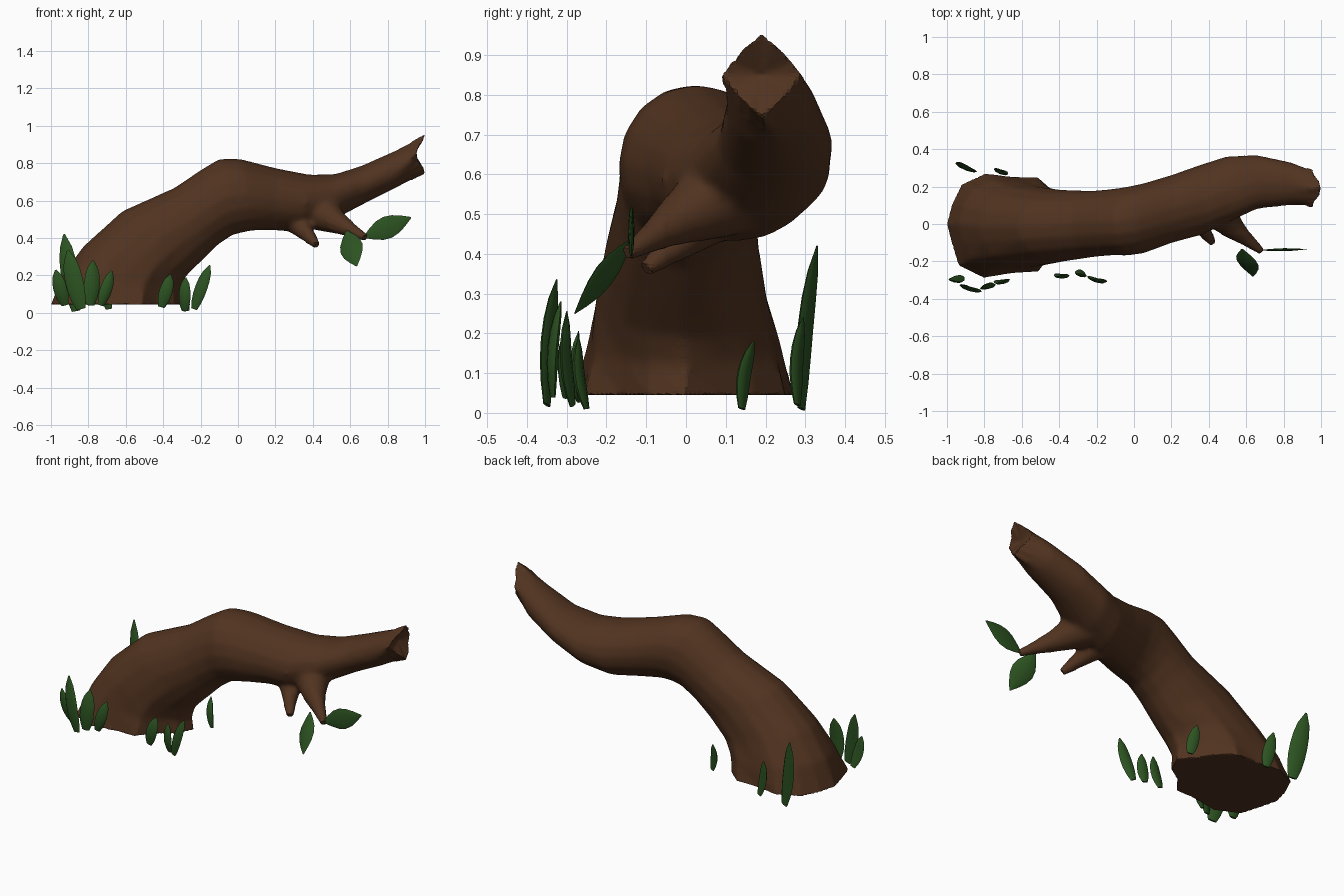
import bpy, bmesh
from math import sin, cos, pi, radians
from mathutils import Vector

cube = bpy.data.objects.get("Cube")
if cube:
    bpy.data.objects.remove(cube, do_unlink=True)


def material(name, rgb):
    m = bpy.data.materials.new(name)
    m.use_nodes = True
    m.diffuse_color = (*rgb, 1)
    bsdf = m.node_tree.nodes["Principled BSDF"]
    bsdf.inputs["Base Color"].default_value = (*rgb, 1)
    bsdf.inputs["Roughness"].default_value = 0.9
    return m


BARK = material("bark brown", (0.082, 0.033, 0.014))
LEAF = material("leaf green", (0.025, 0.086, 0.015))


def select_only(objs):
    bpy.ops.object.select_all(action="DESELECT")
    for o in objs:
        o.select_set(True)
    bpy.context.view_layer.objects.active = objs[0]


def skin(name, rings, mat, end_centre=None):
    """Join rings of points into a closed, smooth tube."""
    bm = bmesh.new()
    loops = [[bm.verts.new(p) for p in ring] for ring in rings]
    n = len(loops[0])
    for a, b in zip(loops, loops[1:]):
        for i in range(n):
            j = (i + 1) % n
            bm.faces.new((a[i], a[j], b[j], b[i]))
    bm.faces.new(loops[0])
    if end_centre:
        c = bm.verts.new(end_centre)
        for i in range(n):
            bm.faces.new((loops[-1][i], loops[-1][(i + 1) % n], c))
    else:
        bm.faces.new(loops[-1])
    bmesh.ops.recalc_face_normals(bm, faces=bm.faces)
    mesh = bpy.data.meshes.new(name)
    bm.to_mesh(mesh)
    bm.free()
    mesh.materials.append(mat)
    obj = bpy.data.objects.new(name, mesh)
    bpy.context.collection.objects.link(obj)
    select_only([obj])
    bpy.ops.object.shade_smooth_by_angle(angle=radians(45))
    return obj


# Trunk: upper x, z, lower x, z, middle y, half width
SECTIONS = [
    (-1.0, .045, -.30, .045, 0, .27),
    (-.94, .20, -.31, .12, 0, .245),
    (-.83, .355, -.28, .19, -.01, .22),
    (-.62, .545, -.20, .27, -.01, .195),
    (-.34, .67, -.11, .36, 0, .178),
    (-.20, .765, -.03, .415, .01, .178),
    (-.10, .825, .03, .43, .015, .185),
    (.01, .825, .09, .44, .03, .188),
    (.20, .775, .20, .44, .08, .183),
    (.38, .74, .34, .43, .13, .19),
    (.52, .742, .48, .48, .185, .18),
    (.66, .787, .66, .575, .225, .145),
    (.84, .867, .85, .67, .215, .115),
    (1.0, .955, 1.0, .745, .19, .10),
]
# Uneven root flare around the foot
FLARE = [1, 1, 1.1, 1.08, .93, 1, .9, .85, 1, .95, .85, 1.02, .97, 1.15, 1.16, 1]
rings = []
for s, (tx, tz, bx, bz, y, w) in enumerate(SECTIONS):
    mid = Vector(((tx + bx) / 2, y, (tz + bz) / 2))
    up = Vector(((tx - bx) / 2, 0, (tz - bz) / 2))
    ring = []
    for k, f in enumerate(FLARE):
        a = 2 * pi * k / len(FLARE)
        grow = 1 + (f - 1) * max(0, 1 - s * .35)
        if s == len(SECTIONS) - 1:      # broken end narrows to two points
            grow = (abs(cos(a)) + abs(sin(a))) ** -.8
            mid.x = 1 - .045 * sin(a) ** 2
        ring.append(mid + (up * cos(a) + Vector((0, w * sin(a), 0))) * grow)
    rings.append(ring)
trunk = skin("trunk_with_twigs", rings, BARK, (.945, .19, .85))


def twig(name, stations):
    """Tapered round branch through (x, y, z, radius) stations."""
    pts = [Vector(s[:3]) for s in stations]
    q = (pts[-1] - pts[0]).to_track_quat("Z", "Y")
    return skin(name, [[p + q @ Vector((s[3] * cos(i * pi / 6), s[3] * sin(i * pi / 6), 0))
                        for i in range(12)] for p, s in zip(pts, stations)], BARK)


twigs = [
    twig("long_twig", [(.38, .15, .58, .13), (.46, .06, .53, .10),
                       (.53, -.02, .483, .064), (.60, -.08, .445, .038),
                       (.68, -.145, .403, .018)]),
    twig("short_twig", [(.30, .07, .50, .075), (.345, .01, .45, .055),
                        (.385, -.05, .402, .036), (.42, -.10, .363, .018)]),
]

# Fuse the twigs into the trunk and soften the joins, keeping tips and foot crisp
select_only([trunk] + twigs)
bpy.ops.object.join()
trunk.data.remesh_voxel_size = .01
bpy.ops.object.voxel_remesh()
bm = bmesh.new()
bm.from_mesh(trunk.data)
soft = [v for v in bm.verts if v.co.z > .1 and v.co.x < .93
        and not (v.co.x > .36 and v.co.y < -.05)]
for _ in range(15):
    bmesh.ops.smooth_vert(bm, verts=soft, factor=.5,
                          use_axis_x=True, use_axis_y=True, use_axis_z=True)
for face in bm.faces:
    face.smooth = True
    face.material_index = 0
bm.to_mesh(trunk.data)
bm.free()
trunk.data.materials.clear()
trunk.data.materials.append(BARK)

GRASS = [.5, .82, .98, 1, .92, .68, .1]
BROAD = [.1, .55, .9, 1, .85, .5, .05]


def blade(name, base, tip, width, side, shape, thick=.012, bow=0.0):
    """Flat pointed leaf with a lens-shaped section."""
    base, tip = Vector(base), Vector(tip)
    axis = (tip - base).normalized()
    side = Vector(side)
    side = (side - axis * side.dot(axis)).normalized()
    out = axis.cross(side)
    rings = []
    for i, f in enumerate(shape):
        t = i / (len(shape) - 1)
        c = base.lerp(tip, t) + out * bow * sin(pi * t)
        rings.append([c + side * cos(a) * width / 2 * f + out * sin(a) * thick * f
                      for a in (k * pi / 4 for k in range(8))])
    skin(name, rings, LEAF)


# Leaves on the long twig
blade("outer_leaf", (.675, -.14, .405), (.925, -.135, .51), .12, (0, 0, 1), BROAD, .008)
blade("lower_leaf", (.58, -.135, .437), (.635, -.28, .25), .13, (1, -.45, .1), BROAD, .014)

# Grass around the foot: base, tip, width, sideways slant
TUFTS = [
    ((-.925, -.28, .04), (-.975, -.30, .23), .075, -.2),
    ((-.84, -.35, .02), (-.91, -.325, .335), .10, -.3),
    ((-.79, -.335, .04), (-.775, -.315, .28), .085, .2),
    ((-.735, -.305, .04), (-.675, -.295, .225), .065, .2),
    ((-.41, -.27, .03), (-.36, -.27, .205), .07, 0),
    ((-.285, -.25, .01), (-.28, -.27, .19), .065, -.3),
    ((-.235, -.285, .02), (-.15, -.30, .255), .068, -.3),
    ((-.865, .29, .01), (-.93, .33, .42), .10, -.35),
    ((-.69, .28, .02), (-.73, .295, .24), .07, -.4),
    ((-.275, .14, .01), (-.30, .17, .18), .065, -.5),
]
for i, (base, tip, width, slant) in enumerate(TUFTS, 1):
    blade(f"grass_blade_{i}", base, tip, width, (1, slant, 0), GRASS, bow=-.01)
